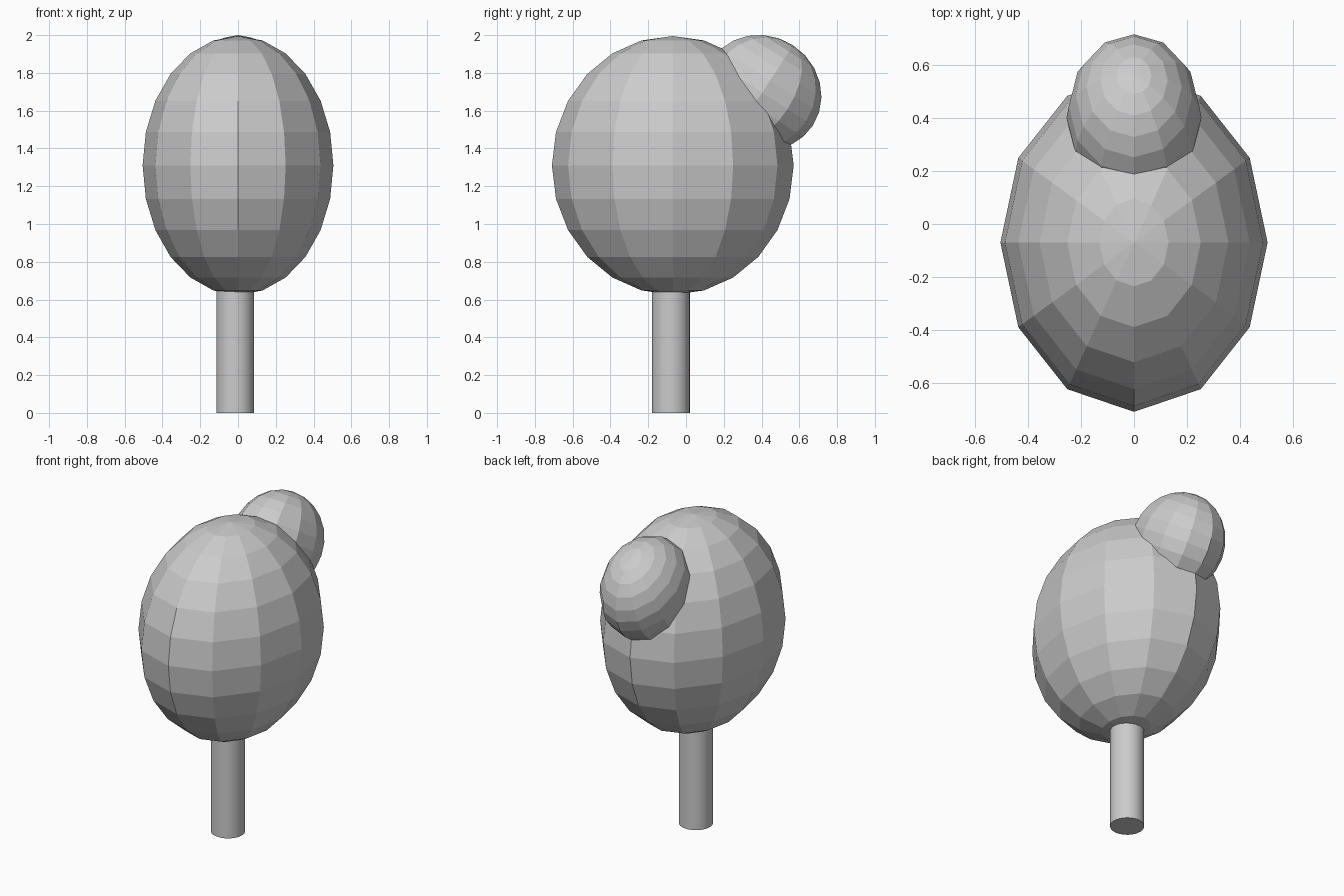
import bpy, math

if "Cube" in bpy.data.objects:
    bpy.data.objects.remove(bpy.data.objects["Cube"])


def faceted_ball(name, loc, radii, tilt=0.0):
    """Low-poly flat-shaded ellipsoid."""
    bpy.ops.mesh.primitive_uv_sphere_add(segments=12, ring_count=12, radius=1,
                                         location=loc, rotation=(math.radians(tilt), 0, 0))
    ball = bpy.context.object
    ball.name = name
    ball.scale = radii
    return ball


# large crown of the tree
faceted_ball("crown", (0, -0.07, 1.31), (0.505, 0.64, 0.685))

# small leaf clump leaning out of the back
faceted_ball("leaf_clump", (0, 0.403, 1.695), (0.255, 0.32, 0.30), tilt=-33)

# round trunk, slightly sunk into the crown
height = 0.72
bpy.ops.mesh.primitive_cylinder_add(vertices=32, radius=0.1, depth=height,
                                    location=(-0.015, -0.08, height / 2))
bpy.context.object.name = "trunk"
bpy.ops.object.shade_smooth_by_angle(angle=math.radians(30))
